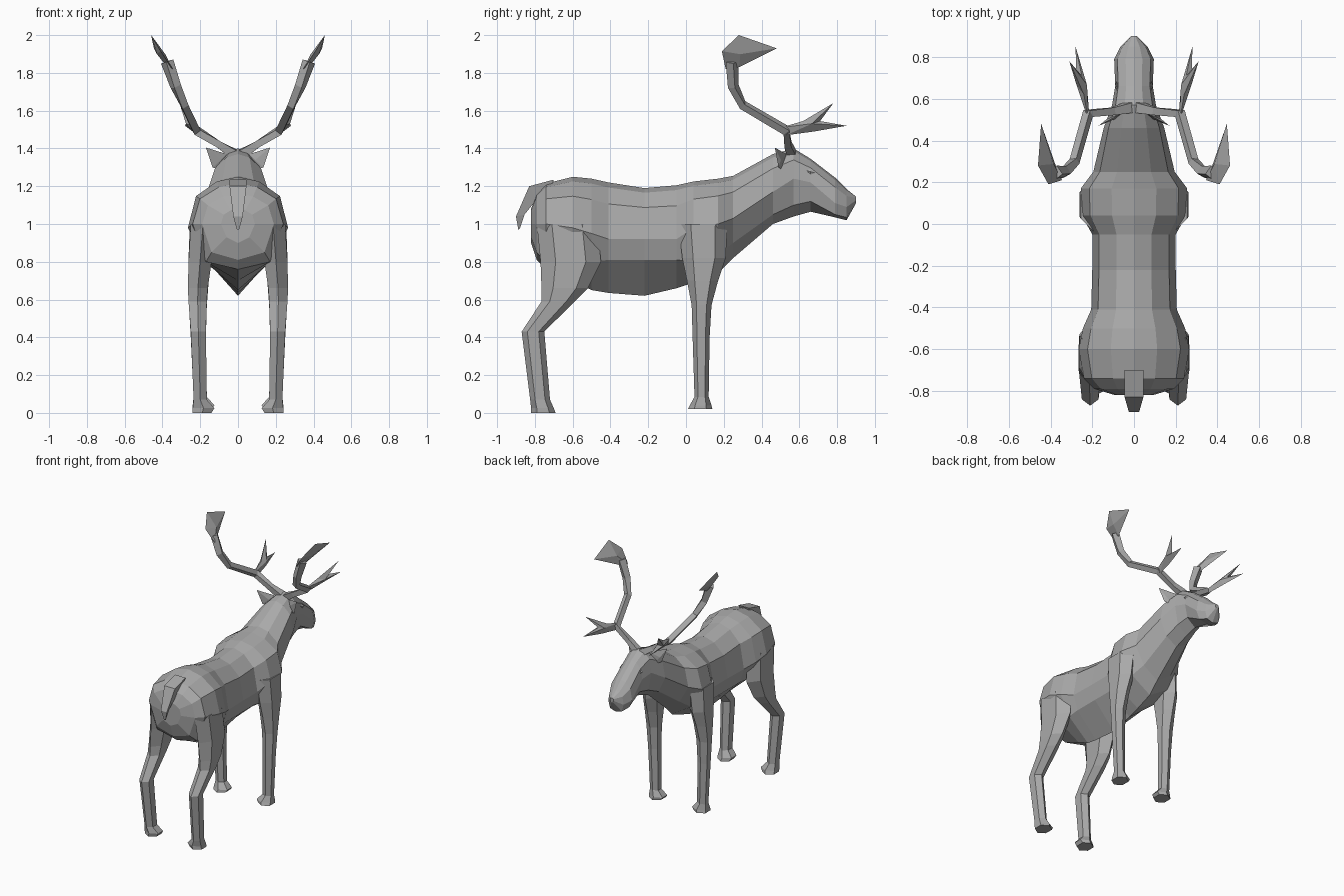
import bpy, bmesh, math
from mathutils import Vector

cube = bpy.data.objects.get("Cube")
if cube:
    bpy.data.objects.remove(cube, do_unlink=True)

GREY = (0.40, 0.40, 0.40, 1.0)
mat = bpy.data.materials.new("warm grey")
mat.use_nodes = True
mat.diffuse_color = GREY
bsdf = mat.node_tree.nodes["Principled BSDF"]
bsdf.inputs["Base Color"].default_value = GREY
bsdf.inputs["Roughness"].default_value = 0.8


def finish(name, bm):
    """Turn a bmesh into a flat-shaded object."""
    bmesh.ops.recalc_face_normals(bm, faces=bm.faces[:])
    mesh = bpy.data.meshes.new(name)
    bm.to_mesh(mesh)
    bm.free()
    mesh.materials.append(mat)
    obj = bpy.data.objects.new(name, mesh)
    bpy.context.collection.objects.link(obj)
    return obj


def loft(name, rings, side=1):
    """Skin a list of equal-sized point rings; side=-1 mirrors in x."""
    bm = bmesh.new()
    loops = [[bm.verts.new((x * side, y, z)) for x, y, z in r] for r in rings]
    n = len(loops[0])
    for a, b in zip(loops, loops[1:]):
        for i in range(n):
            j = (i + 1) % n
            bm.faces.new((a[i], a[j], b[j], b[i]))
    bm.faces.new(loops[0])
    bm.faces.new(loops[-1])
    return finish(name, bm)


def tube(name, path, sides, side):
    """Tapered tube through (x, y, z, radius) points."""
    pts = [Vector(p[:3]) for p in path]
    rings = []
    for i, p in enumerate(pts):
        d = (pts[min(i + 1, len(pts) - 1)] - pts[max(i - 1, 0)]).normalized()
        u = d.cross(Vector((0.9, 0.1, 0.3))).normalized()
        v = d.cross(u)
        r = path[i][3]
        angles = [math.tau * k / sides for k in range(sides)]
        rings.append([p + r * (math.cos(a) * u + math.sin(a) * v) for a in angles])
    return loft(name, rings, side)


def blade(name, rim, thickness, side):
    """Thin leaf: a rim of points with a raised centre on both faces."""
    bm = bmesh.new()
    centre = sum((Vector(p) for p in rim), Vector()) / len(rim)
    mids = []
    for t in (thickness, -thickness):
        c = centre + Vector((t, 0, 0))
        mids.append(bm.verts.new((c.x * side, c.y, c.z)))
    vs = [bm.verts.new((x * side, y, z)) for x, y, z in rim]
    for i, v in enumerate(vs):
        w = vs[(i + 1) % len(vs)]
        bm.faces.new((v, w, mids[0]))
        bm.faces.new((w, v, mids[1]))
    return finish(name, bm)


def body_ring(y, top, bot, w, zw, lx, lz):
    """Symmetric ten-sided section of the body."""
    h = top - zw
    half = [(0.42 * w, top - 0.09 * h), (0.84 * w, top - 0.38 * h), (w, zw), (lx, lz)]
    right = [(-x, y, z) for x, z in reversed(half)]
    return [(0, y, top)] + [(x, y, z) for x, z in half] + [(0, y, bot)] + right


# Body, neck and head: y, top, bottom, half width, widest height, lower corner
stations = [
    (-0.82, 1.08, 0.90, 0.09, 1.00, 0.06, 0.93),
    (-0.79, 1.16, 0.81, 0.19, 1.00, 0.14, 0.85),
    (-0.74, 1.215, 0.76, 0.24, 1.00, 0.17, 0.80),
    (-0.60, 1.25, 0.70, 0.265, 0.98, 0.17, 0.80),
    (-0.50, 1.24, 0.65, 0.245, 0.95, 0.17, 0.80),
    (-0.41, 1.22, 0.635, 0.205, 0.92, 0.17, 0.81),
    (-0.22, 1.19, 0.62, 0.20, 0.92, 0.17, 0.81),
    (-0.05, 1.205, 0.66, 0.20, 0.92, 0.17, 0.81),
    (0.04, 1.225, 0.69, 0.25, 0.98, 0.18, 0.80),
    (0.17, 1.24, 0.74, 0.255, 1.00, 0.16, 0.84),
    (0.25, 1.255, 0.82, 0.195, 1.03, 0.12, 0.90),
    (0.46, 1.37, 1.00, 0.145, 1.17, 0.09, 1.05),
    (0.57, 1.40, 1.04, 0.105, 1.24, 0.08, 1.10),
    (0.66, 1.345, 1.065, 0.09, 1.22, 0.07, 1.12),
    (0.79, 1.245, 1.035, 0.095, 1.11, 0.07, 1.05),
    (0.85, 1.185, 1.02, 0.065, 1.09, 0.05, 1.035),
    (0.90, 1.145, 1.11, 0.015, 1.125, 0.01, 1.115),
]
loft("body", [body_ring(*s) for s in stations])

# Tail, hooked over the rump
loft("tail", [[(-w, y0, z0), (w, y0, z0), (w * 0.7, y1, z1), (-w * 0.7, y1, z1)]
              for w, y0, z0, y1, z1 in [(0.045, -0.70, 1.235, -0.72, 1.17),
                                        (0.045, -0.83, 1.20, -0.79, 1.13),
                                        (0.025, -0.90, 1.04, -0.855, 1.05),
                                        (0.006, -0.888, 0.97, -0.88, 0.975)]])


def leg_ring(z, y0, y1, x0, x1):
    """Six-sided horizontal section, pointed fore and aft."""
    xm, a, b = (x0 + x1) / 2, y0 + 0.25 * (y1 - y0), y0 + 0.75 * (y1 - y0)
    return [(xm, y0, z), (x1, a, z), (x1, b, z), (xm, y1, z), (x0, b, z), (x0, a, z)]


# Leg sections: z, back, front, inner x, outer x
hind = [(0.0, -0.82, -0.69, 0.14, 0.24), (0.025, -0.82, -0.70, 0.125, 0.24),
        (0.07, -0.825, -0.72, 0.165, 0.235), (0.43, -0.87, -0.75, 0.17, 0.25),
        (0.59, -0.765, -0.59, 0.165, 0.262), (0.66, -0.765, -0.52, 0.16, 0.265),
        (0.80, -0.77, -0.45, 0.14, 0.262), (1.0, -0.79, -0.47, 0.12, 0.25)]
fore = [(0.02, 0.01, 0.14, 0.14, 0.24), (0.04, 0.02, 0.135, 0.125, 0.24),
        (0.085, 0.045, 0.12, 0.165, 0.235), (0.40, 0.035, 0.125, 0.17, 0.25),
        (0.57, 0.03, 0.135, 0.165, 0.26), (0.70, 0.005, 0.17, 0.155, 0.262),
        (0.82, -0.02, 0.21, 0.14, 0.262), (1.0, -0.04, 0.22, 0.12, 0.255)]

for s, label in ((1, "left"), (-1, "right")):
    loft(f"{label}_hind_leg", [leg_ring(*r) for r in hind], s)
    loft(f"{label}_fore_leg", [leg_ring(*r) for r in fore], s)

    # Ear and eyelid
    blade(f"{label}_ear", [(0.06, 0.53, 1.37), (0.17, 0.47, 1.405),
                           (0.135, 0.49, 1.30), (0.08, 0.52, 1.28)], 0.02, s)
    blade(f"{label}_eye", [(0.080, 0.635, 1.285), (0.083, 0.66, 1.29),
                           (0.085, 0.685, 1.27), (0.086, 0.66, 1.262)], 0.008, s)

    # Antler: beam, upper palm and forked brow tine
    tube(f"{label}_antler_beam", [(0.02, 0.56, 1.37, 0.035), (0.10, 0.54, 1.42, 0.026),
                                  (0.22, 0.53, 1.495, 0.028), (0.285, 0.30, 1.63, 0.026),
                                  (0.33, 0.25, 1.73, 0.03), (0.375, 0.245, 1.86, 0.035)],
         4, s)
    blade(f"{label}_antler_palm", [(0.345, 0.21, 1.82), (0.41, 0.19, 1.915),
                                   (0.46, 0.28, 2.0), (0.445, 0.48, 1.93),
                                   (0.375, 0.28, 1.83)], 0.022, s)
    blade(f"{label}_antler_tine", [(0.22, 0.50, 1.51), (0.24, 0.62, 1.545),
                                   (0.31, 0.78, 1.64), (0.25, 0.71, 1.545),
                                   (0.28, 0.85, 1.52), (0.24, 0.68, 1.49),
                                   (0.215, 0.53, 1.47)], 0.025, s)
